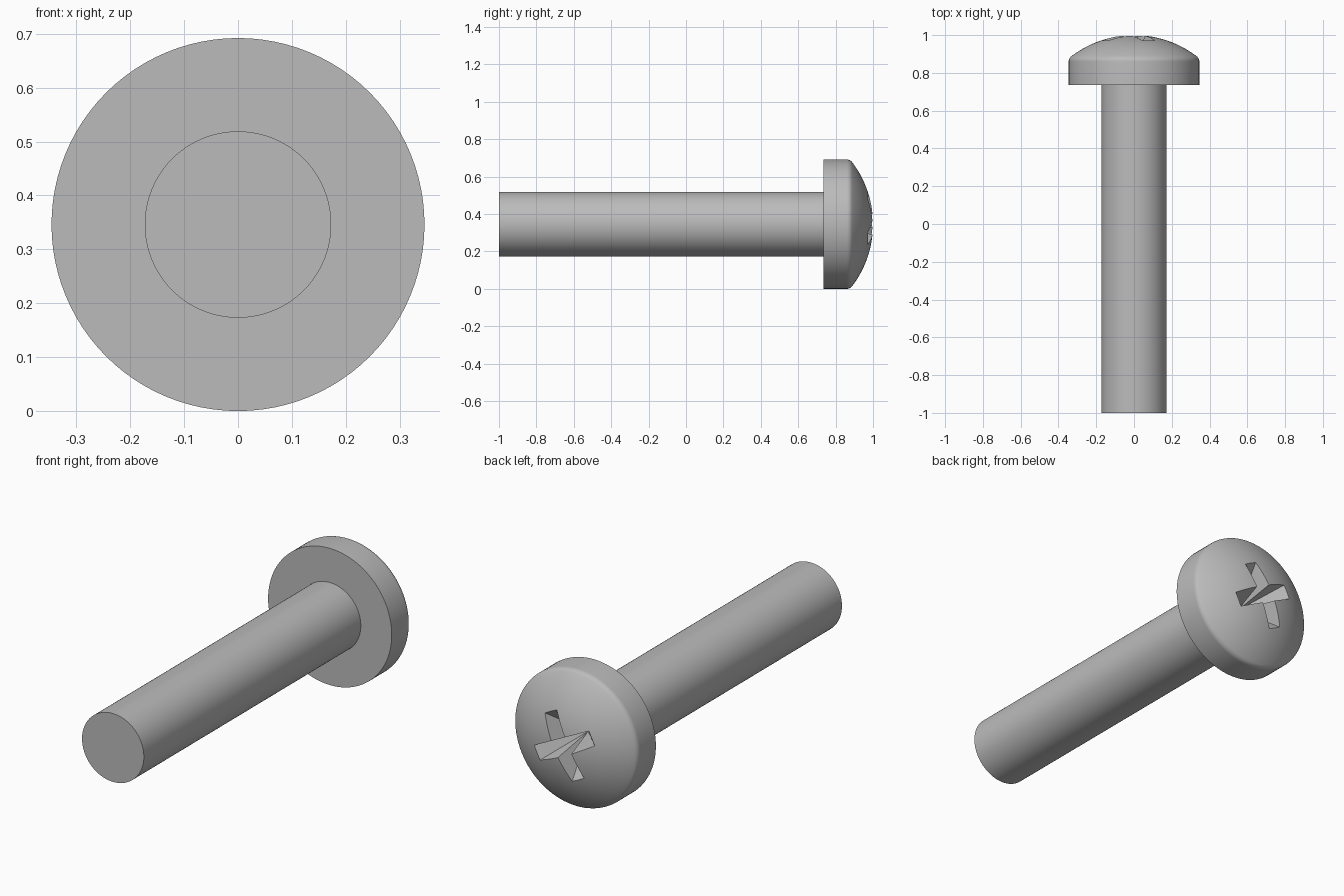
import bpy, bmesh, math
from mathutils import Matrix, Vector

cube = bpy.data.objects.get("Cube")
if cube:
    bpy.data.objects.remove(cube, do_unlink=True)

HEAD_R, SHAFT_R = 0.346, 0.173
HEAD_Y = 0.735                      # underside of the head
FILLET, FILLET_Y = 0.035, 0.86      # rounded rim of the head
DOME_R = 0.548
RIM_ANGLE = math.radians(37.3)      # where dome and rim fillet meet

steel = bpy.data.materials.new("steel grey")
steel.use_nodes = True
steel.diffuse_color = (0.5, 0.5, 0.5, 1)
steel.node_tree.nodes["Principled BSDF"].inputs["Base Color"].default_value = steel.diffuse_color


def make_object(name, bm):
    bmesh.ops.recalc_face_normals(bm, faces=bm.faces)
    mesh = bpy.data.meshes.new(name)
    bm.to_mesh(mesh)
    bm.free()
    mesh.materials.append(steel)
    obj = bpy.data.objects.new(name, mesh)
    bpy.context.collection.objects.link(obj)
    obj.location.z = HEAD_R
    return obj


def arc(radius, centre_r, centre_y, start, end, steps):
    angles = [start + (end - start) * i / steps for i in range(steps + 1)]
    return [(centre_r + radius * math.sin(a), centre_y + radius * math.cos(a)) for a in angles]


# Screw body: shaft and domed head turned about the y axis
profile = [(0, -1), (SHAFT_R, -1), (SHAFT_R, HEAD_Y), (HEAD_R, HEAD_Y)]
profile += arc(FILLET, HEAD_R - FILLET, FILLET_Y, math.pi / 2, RIM_ANGLE, 6)
profile += arc(DOME_R, 0, 1 - DOME_R, RIM_ANGLE, 0, 14)[1:]
bm = bmesh.new()
verts = [bm.verts.new((r, y, 0)) for r, y in profile]
edges = [bm.edges.new(pair) for pair in zip(verts, verts[1:])]
bmesh.ops.spin(bm, geom=verts + edges, cent=(0, 0, 0), axis=(0, 1, 0),
               angle=math.tau, steps=96, use_duplicate=False)
bmesh.ops.remove_doubles(bm, verts=bm.verts, dist=0.0001)
screw = make_object("screw", bm)

# Cross recess cutter: a plus-shaped outline tapering to a point inside the head
ARM, HALF, RIM_Y, DEPTH, TURN = 0.172, 0.037, 0.973, 0.19, math.radians(26.6)
bm = bmesh.new()
outline = []
for i in range(4):
    turn = Matrix.Rotation(TURN + i * math.pi / 2, 3, 'Y')
    for x, z in ((ARM, HALF), (ARM, -HALF), (HALF, -HALF)):
        outline.append(turn @ Vector((x, 0, z)))
apex = bm.verts.new((0, RIM_Y - DEPTH, 0))
grow = 1 + 0.08 / DEPTH
outer = [bm.verts.new(p * grow + Vector((0, RIM_Y + 0.08, 0))) for p in outline]
bm.faces.new(outer)
for a, b in zip(outer, outer[1:] + outer[:1]):
    bm.faces.new((a, b, apex))
cutter = make_object("recess_cutter", bm)
cutter.hide_render = True

# Cut the recess, then smooth the round surfaces
cut = screw.modifiers.new("cross recess", 'BOOLEAN')
cut.operation, cut.solver, cut.object = 'DIFFERENCE', 'EXACT', cutter
bpy.ops.object.select_all(action='DESELECT')
bpy.context.view_layer.objects.active = screw
screw.select_set(True)
bpy.ops.object.modifier_apply(modifier=cut.name)
bpy.data.objects.remove(cutter, do_unlink=True)
bpy.ops.object.shade_smooth_by_angle(angle=math.radians(25))
